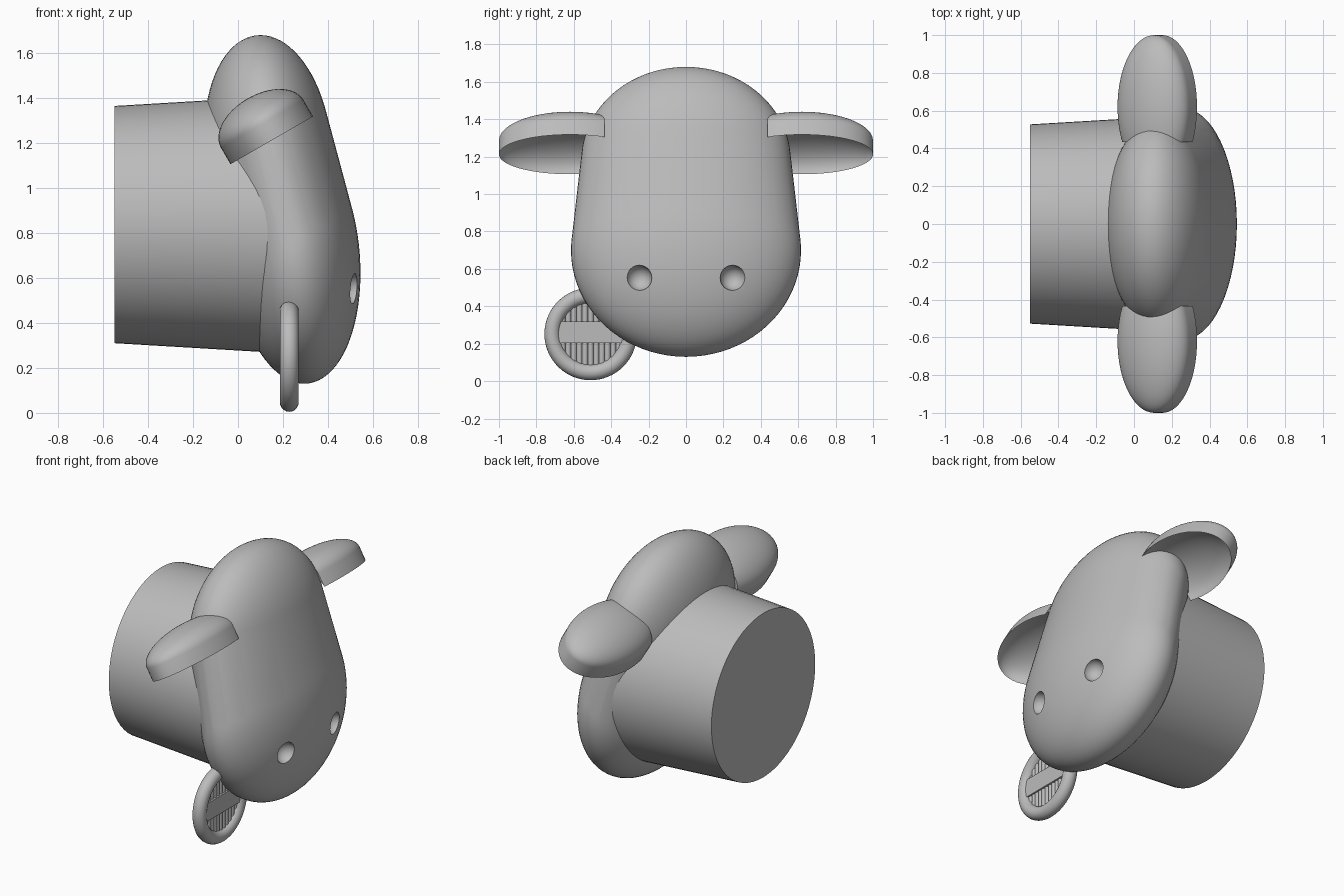
import bpy, bmesh, math
from mathutils import Matrix, Vector

cube = bpy.data.objects.get("Cube")
if cube:
    bpy.data.objects.remove(cube)

grey = bpy.data.materials.new("plain_grey")
grey.use_nodes = True
GREY = (0.5, 0.5, 0.5, 1)
grey.diffuse_color = GREY
grey.node_tree.nodes["Principled BSDF"].inputs["Base Color"].default_value = GREY


def make(name, bm, angle=40):
    """Turn a bmesh into a smooth-shaded object."""
    bmesh.ops.recalc_face_normals(bm, faces=bm.faces)
    mesh = bpy.data.meshes.new(name)
    bm.to_mesh(mesh)
    bm.free()
    mesh.materials.append(grey)
    obj = bpy.data.objects.new(name, mesh)
    bpy.context.collection.objects.link(obj)
    smooth(obj, angle)
    return obj


def smooth(obj, angle):
    bpy.ops.object.select_all(action='DESELECT')
    obj.select_set(True)
    bpy.context.view_layer.objects.active = obj
    bpy.ops.object.shade_smooth_by_angle(angle=math.radians(angle))


def along_x(x, y, z):
    return Matrix.Translation((x, y, z)) @ Matrix.Rotation(math.pi / 2, 4, 'Y')


# Head: hull around a narrow forehead and a wide muzzle, both leaning back
bm = bmesh.new()
lean = Matrix.Identity(4)
lean[0][2] = -0.07
for centre, size in (((0.135, 0, 1.18), (0.283, 0.56, 0.5)),
                     ((0.255, 0, 0.7), (0.287, 0.615, 0.57))):
    bmesh.ops.create_uvsphere(
        bm, u_segments=64, v_segments=40, radius=1,
        matrix=Matrix.Translation(centre) @ lean @ Matrix.Diagonal((*size, 1)))
bmesh.ops.delete(bm, geom=bm.faces[:], context='FACES_ONLY')
bmesh.ops.delete(bm, geom=bm.edges[:], context='EDGES_FACES') if not bm.verts else None
hull = bmesh.ops.convex_hull(bm, input=bm.verts[:])
inner = [v for v in bm.verts if not v.link_faces]
inside = set(hull["geom_interior"]) | set(inner)
bmesh.ops.delete(bm, geom=[v for v in inside if isinstance(v, bmesh.types.BMVert)], context='VERTS')
loose = [e for e in bm.edges if not e.link_faces]
bmesh.ops.delete(bm, geom=loose, context='EDGES')
head = make("head", bm)

# Nostrils: round hollows cut from the muzzle
bm = bmesh.new()
for side in (-1, 1):
    bmesh.ops.create_uvsphere(bm, u_segments=32, v_segments=16, radius=0.068,
                              matrix=along_x(0.52, side * 0.25, 0.552))
cutter = make("nostril_cutter", bm)
cutter.hide_render = True
cut = head.modifiers.new("nostrils", 'BOOLEAN')
cut.operation = 'DIFFERENCE'
cut.solver = 'EXACT'
cut.object = cutter
bpy.context.view_layer.objects.active = head
bpy.ops.object.modifier_apply(modifier=cut.name)
bpy.data.objects.remove(cutter)
smooth(head, 40)

# Neck: wide drum flaring slightly towards the head
bm = bmesh.new()
bmesh.ops.create_cone(bm, cap_ends=True, segments=64, radius1=0.5275, radius2=0.572,
                      depth=0.75, matrix=along_x(-0.175, 0, 0.8375))
make("neck", bm)

# Ears: hollow domes tilted forward, trimmed where they enter the head
for name, side in (("left_ear", 1), ("right_ear", -1)):
    bm = bmesh.new()
    bmesh.ops.create_uvsphere(bm, u_segments=64, v_segments=32, radius=1)
    bmesh.ops.bisect_plane(bm, geom=bm.verts[:] + bm.edges[:] + bm.faces[:], dist=1e-5,
                           plane_co=(0, 0, 0), plane_no=(0, 0, 1), clear_inner=True)
    tilt = Matrix.Rotation(math.radians(-30), 4, 'Y')
    normal = tilt @ Vector((0, 0, 1))
    centre = Vector((0.15, side * 0.62, 1.212)) + normal * 0.085
    bm.transform(Matrix.Translation(centre) @ tilt @ Matrix.Diagonal((0.212, 0.38, 0.13, 1)))
    bmesh.ops.bisect_plane(bm, geom=bm.verts[:] + bm.edges[:] + bm.faces[:], dist=1e-5,
                           plane_co=(0, side * 0.435, 0), plane_no=(0, side, 0),
                           clear_inner=True)
    shell = bmesh.ops.extrude_face_region(bm, geom=bm.faces[:], use_keep_orig=True)
    moved = [v for v in shell["geom"] if isinstance(v, bmesh.types.BMVert)]
    bmesh.ops.translate(bm, verts=moved, vec=normal * -0.085)
    make(name, bm)

# Tag ring beside the chin
TAG = Vector((0.228, -0.51, 0.252))
bpy.ops.mesh.primitive_torus_add(major_segments=64, minor_segments=20, major_radius=0.205,
                                 minor_radius=0.042, location=TAG,
                                 rotation=(0, math.pi / 2, 0))
ring = bpy.context.object
ring.name = "tag_ring"
ring.data.materials.append(grey)
smooth(ring, 60)

# Tag bars: upright rods filling the ring
bm = bmesh.new()
REACH = 0.175
for i in range(-5, 6):
    y = i * 0.03
    height = 2 * math.sqrt(REACH ** 2 - y ** 2)
    bmesh.ops.create_cone(bm, cap_ends=True, segments=12, radius1=0.0165, radius2=0.0165,
                          depth=height, matrix=Matrix.Translation(TAG + Vector((0, y, 0))))
make("tag_bars", bm)

# Tag band: flat plate across the middle of the bars
bm = bmesh.new()
bmesh.ops.create_cube(bm, size=1, matrix=Matrix.Translation(TAG + Vector((0, 0, 0.008)))
                      @ Matrix.Diagonal((0.05, 0.35, 0.115, 1)))
make("tag_band", bm)
